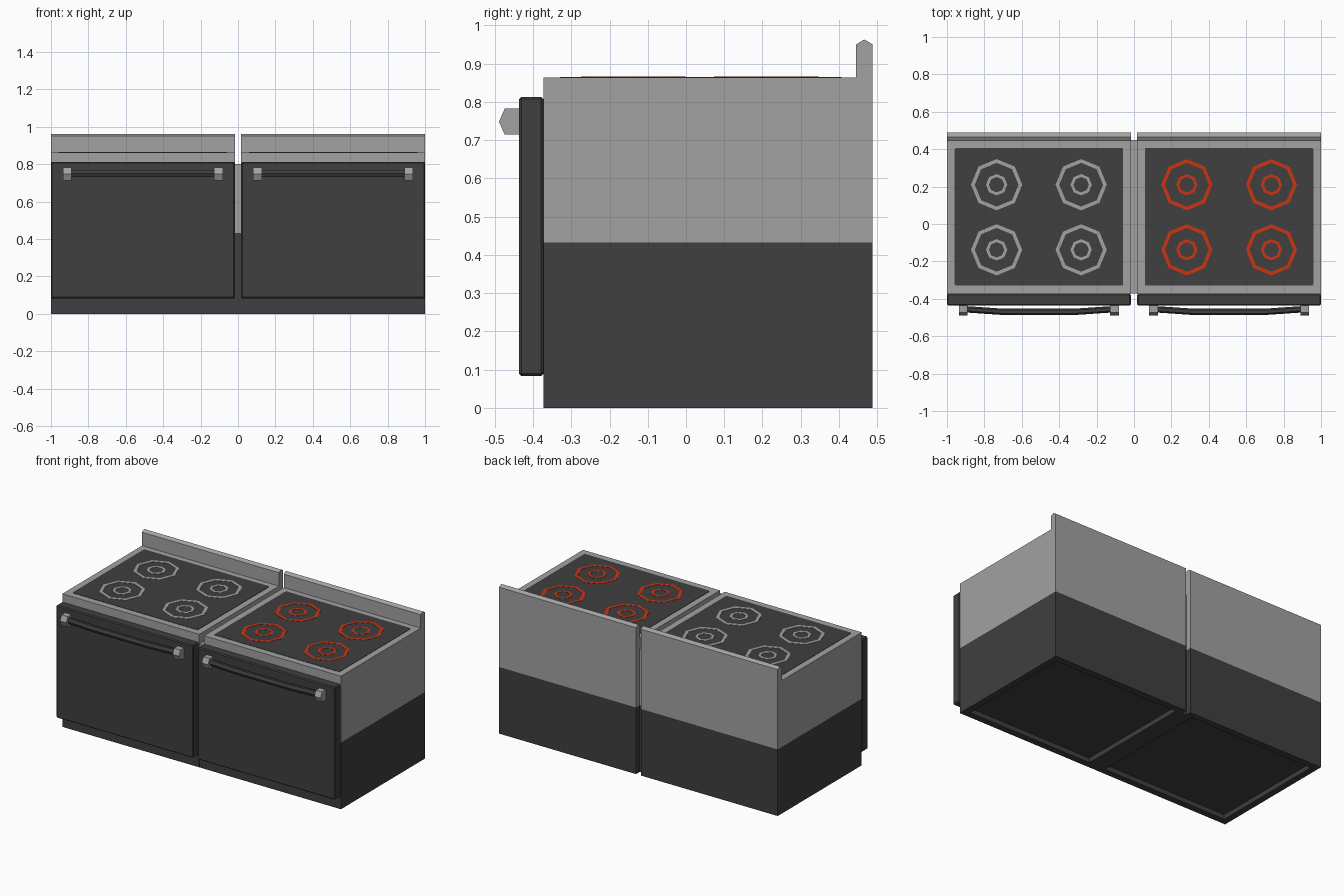
import bpy, bmesh, math
from mathutils import Vector

if "Cube" in bpy.data.objects:
    bpy.data.objects.remove(bpy.data.objects["Cube"])


def material(name, rgb):
    m = bpy.data.materials.new(name)
    m.diffuse_color = (*rgb, 1)
    m.use_nodes = True
    m.node_tree.nodes["Principled BSDF"].inputs["Base Color"].default_value = m.diffuse_color
    return m


GREY = material("steel_grey", (0.36, 0.36, 0.36))
DARK = material("charcoal", (0.05, 0.05, 0.05))
RED = material("hot_red", (0.60, 0.035, 0.006))


def finish(name, bm, mats):
    bmesh.ops.recalc_face_normals(bm, faces=bm.faces)
    me = bpy.data.meshes.new(name)
    bm.to_mesh(me)
    bm.free()
    for m in mats:
        me.materials.append(m)
    ob = bpy.data.objects.new(name, me)
    bpy.context.collection.objects.link(ob)
    return ob


def extrude_x(profile, x0, x1):
    """Solid from a (y, z) profile extruded along x."""
    bm = bmesh.new()
    a = [bm.verts.new((x0, y, z)) for y, z in profile]
    b = [bm.verts.new((x1, y, z)) for y, z in profile]
    n = len(profile)
    bm.faces.new(a)
    bm.faces.new(b[::-1])
    for i in range(n):
        bm.faces.new((a[i], b[i], b[(i + 1) % n], a[(i + 1) % n]))
    bmesh.ops.recalc_face_normals(bm, faces=bm.faces)
    return bm


def rect(y0, y1, z0, z1):
    return [(y0, z0), (y1, z0), (y1, z1), (y0, z1)]


def split_colour(bm, height):
    """Cut at a height; charcoal below, grey above."""
    bmesh.ops.bisect_plane(bm, geom=bm.verts[:] + bm.edges[:] + bm.faces[:],
                           plane_co=(0, 0, height), plane_no=(0, 0, 1))
    for f in bm.faces:
        f.material_index = 1 if f.calc_center_median().z < height else 0


def ring(name, cx, cy, z, r_out, r_in, mat, h=0.003, n=8):
    bm = bmesh.new()
    loops = []
    for r, zz in ((r_in, z), (r_out, z), (r_out, z + h), (r_in, z + h)):
        loops.append([bm.verts.new((cx + r * math.cos(2 * math.pi * i / n),
                                    cy + r * math.sin(2 * math.pi * i / n), zz))
                      for i in range(n)])
    for k in range(4):
        p, q = loops[k], loops[(k + 1) % 4]
        for i in range(n):
            j = (i + 1) % n
            bm.faces.new((p[i], p[j], q[j], q[i]))
    return finish(name, bm, [mat])


def bevel(ob, width):
    mod = ob.modifiers.new("bevel", "BEVEL")
    mod.width = width
    mod.segments = 1


def stove(side, cx, ring_mat):
    x0, x1 = cx - 0.4915, cx + 0.4915
    # body with raised back edge and recessed underside
    bm = extrude_x([(-0.373, 0), (0.488, 0), (0.488, 0.95), (0.466, 0.963),
                    (0.445, 0.95), (0.445, 0.863), (-0.373, 0.863)], x0, x1)
    split_colour(bm, 0.432)
    base = [f for f in bm.faces if f.normal.z < -0.9]
    bmesh.ops.inset_individual(bm, faces=base, thickness=0.06)
    bmesh.ops.inset_individual(bm, faces=base, thickness=0.001, depth=-0.03)
    finish(side + "_body", bm, [GREY, DARK])
    # oven door
    door = finish(side + "_door", extrude_x(rect(-0.436, -0.373, 0.083, 0.813), x0, x1), [DARK])
    bevel(door, 0.006)
    # cooktop plate with rounded corners
    top = extrude_x(rect(-0.33, 0.407, 0.86, 0.865), cx - 0.45, cx + 0.45)
    edges = [e for e in top.edges
             if abs((e.verts[0].co - e.verts[1].co).normalized().z) > 0.9]
    bmesh.ops.bevel(top, geom=edges, offset=0.008, segments=2, profile=0.5, affect='EDGES')
    finish(side + "_cooktop", top, [DARK])
    # burner rings
    for dx in (-0.226, 0.226):
        for y in (-0.138, 0.21):
            ring(side + "_burner_outer", cx + dx, y, 0.8635, 0.137, 0.117, ring_mat)
            ring(side + "_burner_inner", cx + dx, y, 0.8635, 0.057, 0.041, ring_mat)
    # handle brackets
    for s in (-1, 1):
        bx = cx + s * 0.404
        finish(side + "_handle_bracket", extrude_x(
            [(-0.434, 0.714), (-0.474, 0.714), (-0.489, 0.748),
             (-0.474, 0.782), (-0.434, 0.782)], bx - 0.023, bx + 0.023), [GREY])
    # bowed handle bar, hexagonal section
    bm = bmesh.new()
    prev = None
    for dx, y in ((-0.405, -0.455), (-0.2, -0.469), (0.2, -0.469), (0.405, -0.455)):
        cur = [bm.verts.new((cx + dx, y + 0.017 * math.cos(a * math.pi / 3),
                             0.75 + 0.021 * math.sin(a * math.pi / 3))) for a in range(6)]
        if prev:
            for i in range(6):
                bm.faces.new((prev[i], prev[(i + 1) % 6], cur[(i + 1) % 6], cur[i]))
        else:
            bm.faces.new(cur)
        prev = cur
    bm.faces.new(prev)
    finish(side + "_handle_bar", bm, [DARK])


stove("left", -0.5085, GREY)
stove("right", 0.5085, RED)

# filler strip joining the two stoves
bm = extrude_x(rect(-0.372, 0.45, 0, 0.8), -0.0175, 0.0175)
split_colour(bm, 0.432)
finish("middle_filler", bm, [GREY, DARK])
